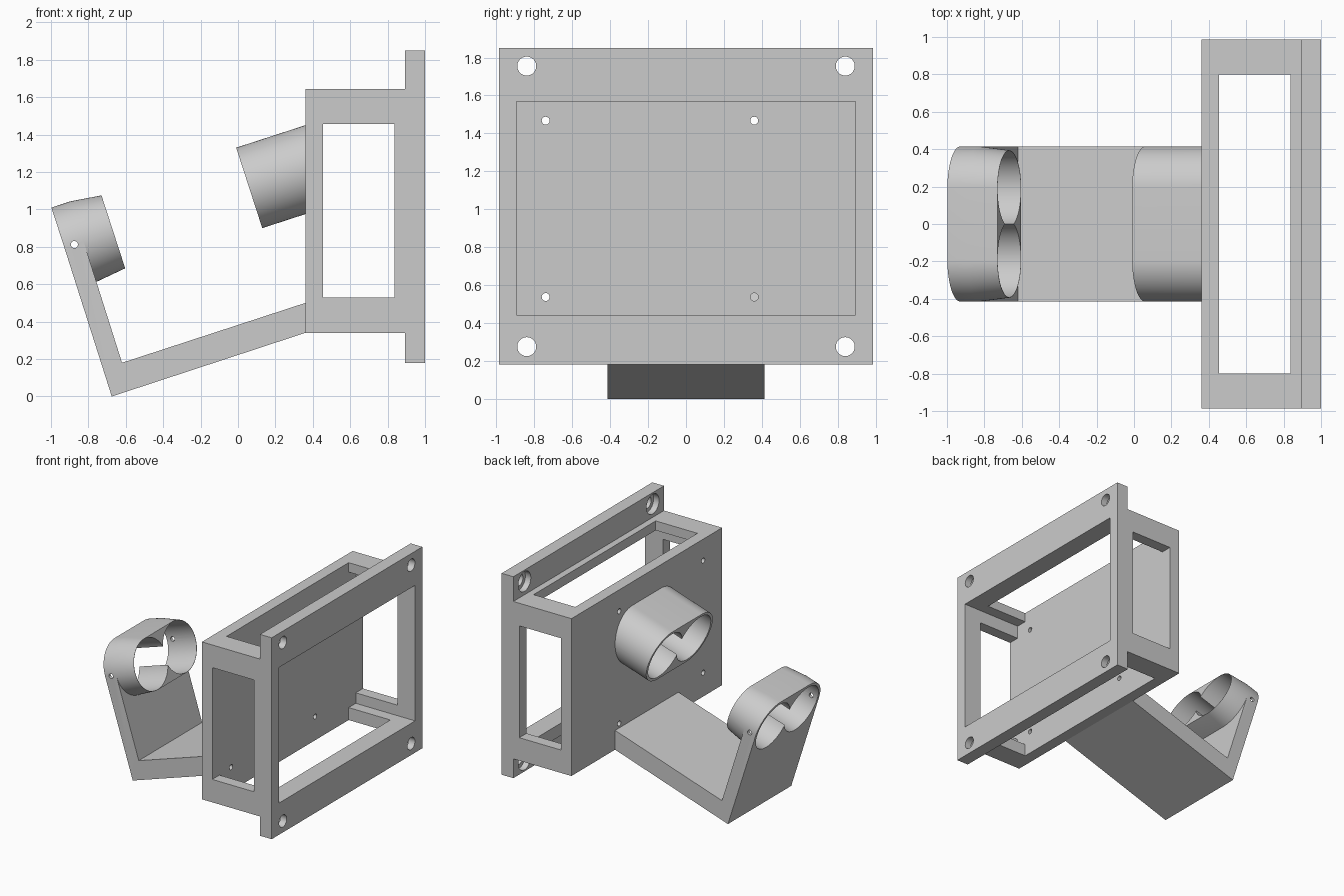
import bpy, bmesh, math
from mathutils import Vector

if "Cube" in bpy.data.objects:
    bpy.data.objects.remove(bpy.data.objects["Cube"], do_unlink=True)

gray = bpy.data.materials.new("plain_gray")
gray.use_nodes = True
gray.diffuse_color = (0.6, 0.6, 0.6, 1)
gray.node_tree.nodes["Principled BSDF"].inputs["Base Color"].default_value = (0.6, 0.6, 0.6, 1)

TILT = math.radians(18)
X, Y, Z = Vector((1, 0, 0)), Vector((0, 1, 0)), Vector((0, 0, 1))
N = Vector((math.cos(TILT), 0, math.sin(TILT)))    # tube axis
V = Vector((-math.sin(TILT), 0, math.cos(TILT)))   # up, across the tube


def loft(name, sections):
    """Closed solid through matching rings of points."""
    bm = bmesh.new()
    rings = [[bm.verts.new(p) for p in s] for s in sections]
    k = len(rings[0])
    for r0, r1 in zip(rings, rings[1:]):
        for i in range(k):
            bm.faces.new((r0[i], r0[(i + 1) % k], r1[(i + 1) % k], r1[i]))
    bm.faces.new(rings[0])
    bm.faces.new(rings[-1])
    bmesh.ops.recalc_face_normals(bm, faces=bm.faces)
    me = bpy.data.meshes.new(name)
    bm.to_mesh(me)
    bm.free()
    me.materials.append(gray)
    ob = bpy.data.objects.new(name, me)
    bpy.context.collection.objects.link(ob)
    return ob


def block(name, x0, x1, y0, y1, z0, z1):
    ring = [(y0, z0), (y1, z0), (y1, z1), (y0, z1)]
    return loft(name, [[(x, y, z) for y, z in ring] for x in (x0, x1)])


def cylinder(name, center, axis, side, radius, d0, d1, n=48):
    up = axis.cross(side)
    ring = [radius * (math.cos(a) * side + math.sin(a) * up)
            for a in (2 * math.pi * i / n for i in range(n))]
    return loft(name, [[center + d * axis + p for p in ring] for d in (d0, d1)])


def stadium(center, half, radius, n=32):
    pts = []
    for sign in (1, -1):
        for i in range(n + 1):
            a = math.pi * (i / n - 0.5)
            pts.append(center + Y * sign * (half + radius * math.cos(a))
                       + V * sign * radius * math.sin(a))
    return pts


def combine(ob, others, operation="DIFFERENCE"):
    for other in others:
        mod = ob.modifiers.new("bool", "BOOLEAN")
        mod.operation, mod.solver, mod.object = operation, "EXACT", other
        bpy.context.view_layer.objects.active = ob
        bpy.ops.object.modifier_apply(modifier=mod.name)
        bpy.data.objects.remove(other, do_unlink=True)


def twin_bores(center, d0, d1):
    return [cylinder("bore", center + Y * s * CY, N, Y, BORE, d0, d1, 64) for s in (1, -1)]


CY, R, BORE = 0.189, 0.226, 0.203

# Open box with mounting flange
housing = block("housing", 0.36, 0.893, -0.987, 0.987, 0.34, 1.645)
combine(housing, [block("flange", 0.893, 1.0, -0.987, 0.987, 0.18, 1.85)], "UNION")
cuts = [
    block("cavity", 0.455, 1.2, -0.893, 0.893, 0.443, 1.567),
    block("side_windows", 0.455, 0.838, -1.2, 1.2, 0.53, 1.457),
    block("top_windows", 0.455, 0.838, -0.8, 0.8, 0.2, 1.8),
]
# Flange bolt holes with counterbores on the rear face
for y in (-0.84, 0.84):
    for z in (0.275, 1.755):
        c = Vector((0.893, y, z))
        cuts.append(cylinder("bolt_hole", c, X, Y, 0.05, -0.1, 0.2))
        cuts.append(cylinder("counterbore", c, X, Y, 0.082, -0.002, 0.05))
# Small holes in the rear wall
for y in (-0.74, 0.36):
    for z in (0.537, 1.467):
        cuts.append(cylinder("screw_hole", Vector((0.4, y, z)), X, Y, 0.021, -0.1, 0.1, 24))
combine(housing, cuts)

# Twin tube growing out of the rear wall
mouth = Vector((0.06, 0, 1.115))
tube = loft("wall_tube", [stadium(mouth + N * d, CY, R) for d in (0, 0.55)])
combine(tube, twin_bores(mouth, -0.1, 0.7) + [block("trim", 0.36, 1.5, -1, 1, 0, 2)])

# Bent arm
seat = Vector((-0.928, 0, 0.795))
inner = seat + N * 0.108
side = [(-0.675, 0), (0.36, 0.34), (0.36, 0.5), (-0.62, 0.18),
        (inner.x, inner.z), (seat.x, seat.z)]
arm = loft("bent_arm", [[(x, y, z) for x, z in side] for y in (-0.415, 0.415)])

# Tapered twin holder at the arm's end
holder = loft("arm_holder", [stadium(seat + N * d, CY, r)
                             for d, r in ((0, R), (0.108, R), (0.275, R - 0.021))])
combine(arm, [holder], "UNION")
combine(arm, twin_bores(seat, -0.2, 0.5)
        + [cylinder("cross_pin_hole", seat + N * 0.056, Y, Z, 0.019, -0.6, 0.6, 24)])

# Smooth curved walls, keep edges crisp
for ob in (housing, tube, arm):
    bpy.ops.object.select_all(action="DESELECT")
    ob.select_set(True)
    bpy.context.view_layer.objects.active = ob
    bpy.ops.object.shade_smooth_by_angle(angle=math.radians(25))
